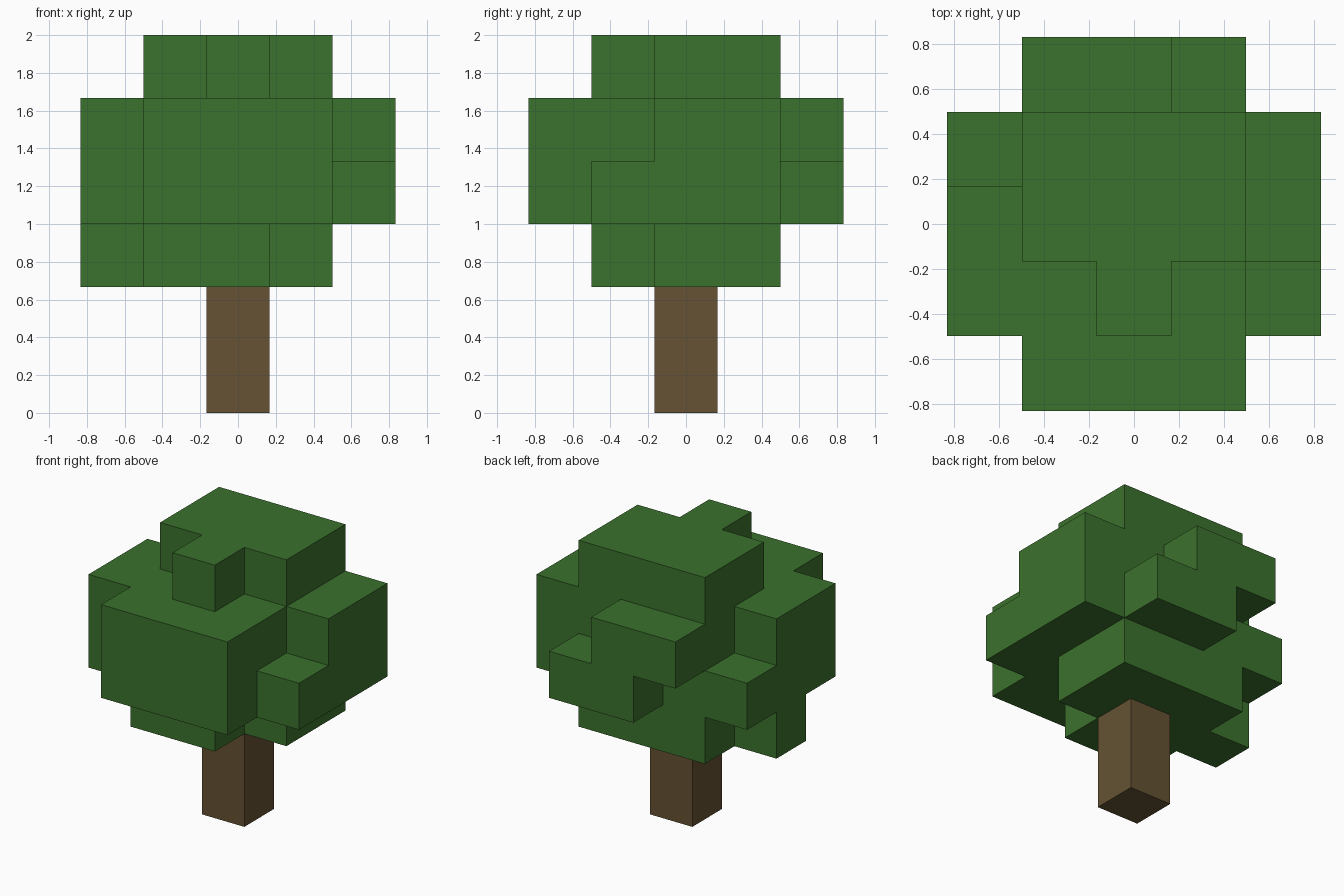
import bpy, bmesh
from mathutils import Vector

CELL = 1 / 3  # size of one block

default = bpy.data.objects.get("Cube")
if default:
    bpy.data.objects.remove(default, do_unlink=True)


def make_material(name, rgb):
    mat = bpy.data.materials.new(name)
    mat.use_nodes = True
    colour = (*rgb, 1)
    mat.diffuse_color = colour
    bsdf = next(n for n in mat.node_tree.nodes if n.type == "BSDF_PRINCIPLED")
    bsdf.inputs["Base Color"].default_value = colour
    return mat


def add_block_face(bm, cell, normal):
    """One square on the side of a block that faces along normal."""
    u = Vector((normal.y, normal.z, normal.x))
    v = normal.cross(u)
    centre = cell + normal / 2
    corners = [centre + (a * u + b * v) / 2
               for a, b in ((-1, -1), (1, -1), (1, 1), (-1, 1))]
    bm.faces.new([bm.verts.new(c * CELL) for c in corners])


def build_blocks(name, cells, mat):
    """Outer skin of a set of blocks, with flat areas joined."""
    bm = bmesh.new()
    for cell in sorted(cells):
        for axis in range(3):
            for sign in (-1, 1):
                normal = Vector((0, 0, 0))
                normal[axis] = sign
                pos = Vector(cell)
                if tuple(int(c) for c in pos + normal) not in cells:
                    add_block_face(bm, pos + Vector((0, 0, 0.5)), normal)
    bmesh.ops.remove_doubles(bm, verts=bm.verts[:], dist=0.001)
    bmesh.ops.dissolve_limit(bm, angle_limit=0.01,
                             verts=bm.verts[:], edges=bm.edges[:])
    mesh = bpy.data.meshes.new(name)
    bm.to_mesh(mesh)
    bm.free()
    mesh.materials.append(mat)
    obj = bpy.data.objects.new(name, mesh)
    bpy.context.collection.objects.link(obj)
    return obj


leaf_green = make_material("leaf green", (0.044, 0.165, 0.026))
bark_brown = make_material("bark brown", (0.130, 0.084, 0.034))

# Trunk: two blocks tall
build_blocks("trunk", {(0, 0, 0), (0, 0, 1)}, bark_brown)

# Canopy: floor plans from the lowest layer up, rows run from back to front
LAYERS = [
    [".....",
     ".###.",
     "####.",
     ".##..",
     "....."],
    ["..##.",
     "#####",
     "#####",
     "#####",
     ".###."],
    [".##..",
     ".####",
     "#####",
     "####.",
     ".###."],
    [".....",
     ".###.",
     ".###.",
     "..#..",
     "....."],
]
canopy = {(col - 2, 2 - row, level + 2)
          for level, plan in enumerate(LAYERS)
          for row, line in enumerate(plan)
          for col, mark in enumerate(line) if mark == "#"}
build_blocks("canopy", canopy, leaf_green)
